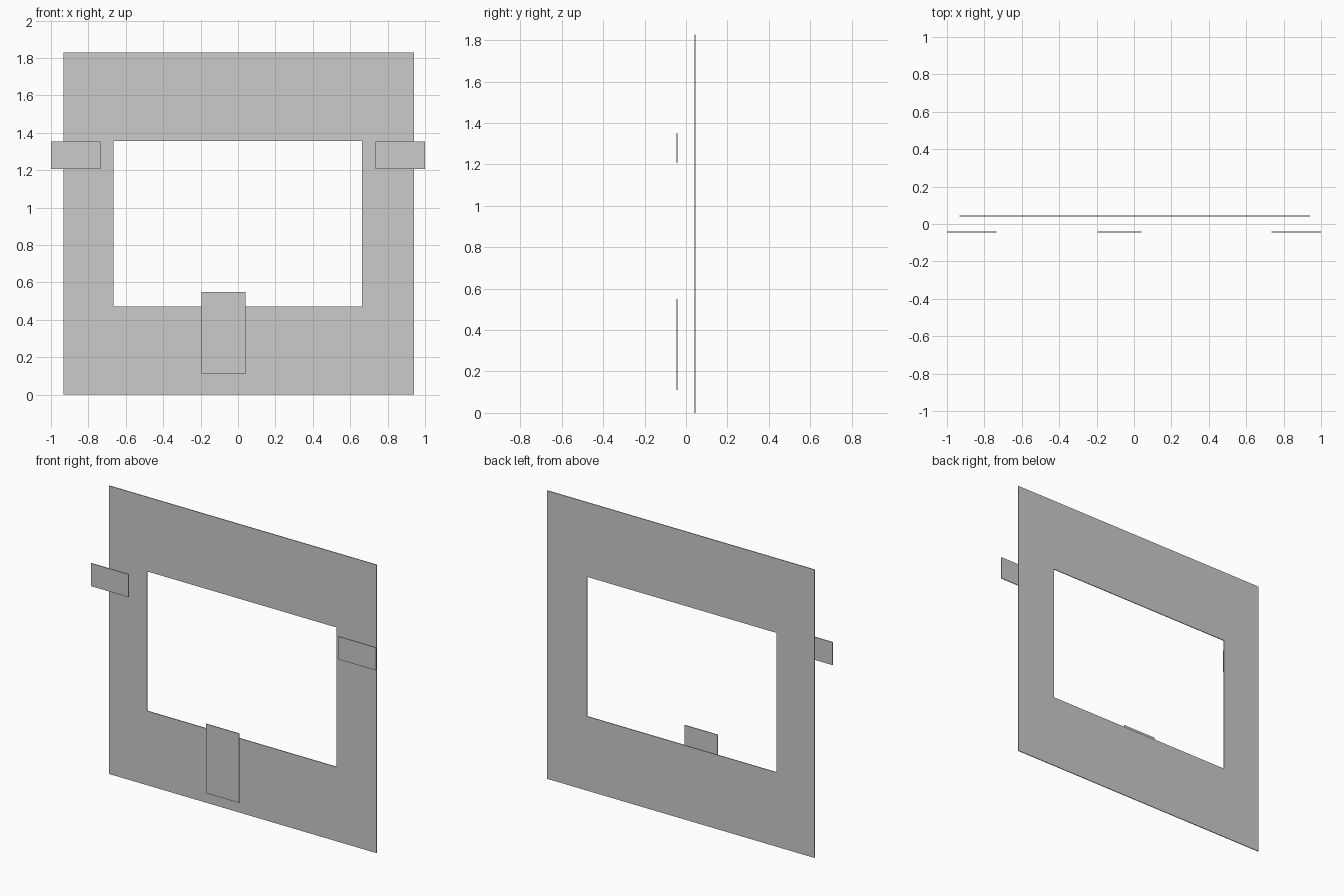
import bpy, bmesh

if "Cube" in bpy.data.objects:
    bpy.data.objects.remove(bpy.data.objects["Cube"])

THICK = 0.005   # sheet thickness
OFFSET = 0.0435  # distance of each layer from the centre plane


def sheet(name, outer, y, hole=None):
    """Thin upright sheet from (x0, z0, x1, z1), with an optional rectangular hole."""
    def loop(bm, r, yy):
        x0, z0, x1, z1 = r
        return [bm.verts.new((x, yy, z)) for x, z in ((x0, z0), (x1, z0), (x1, z1), (x0, z1))]

    bm = bmesh.new()
    front, back = y - THICK / 2, y + THICK / 2
    of, ob = loop(bm, outer, front), loop(bm, outer, back)
    if hole:
        hf, hb = loop(bm, hole, front), loop(bm, hole, back)
    else:
        bm.faces.new(of)
        bm.faces.new(ob[::-1])
    for i in range(4):
        j = (i + 1) % 4
        bm.faces.new((of[i], ob[i], ob[j], of[j]))
        if hole:
            bm.faces.new((of[i], of[j], hf[j], hf[i]))
            bm.faces.new((ob[j], ob[i], hb[i], hb[j]))
            bm.faces.new((hf[i], hf[j], hb[j], hb[i]))
    bmesh.ops.recalc_face_normals(bm, faces=bm.faces)
    mesh = bpy.data.meshes.new(name)
    bm.to_mesh(mesh)
    bm.free()
    obj = bpy.data.objects.new(name, mesh)
    bpy.context.collection.objects.link(obj)
    return obj


# Large back panel with the window opening
sheet("window_panel", (-0.933, 0.0, 0.942, 1.828), OFFSET, (-0.666, 0.471, 0.664, 1.356))

# Side tabs in the front layer
sheet("left_tab", (-1.0, 1.207, -0.735, 1.352), -OFFSET)
sheet("right_tab", (0.735, 1.207, 1.0, 1.352), -OFFSET)

# Lower plate in the front layer
sheet("lower_plate", (-0.194, 0.11, 0.04, 0.549), -OFFSET)
